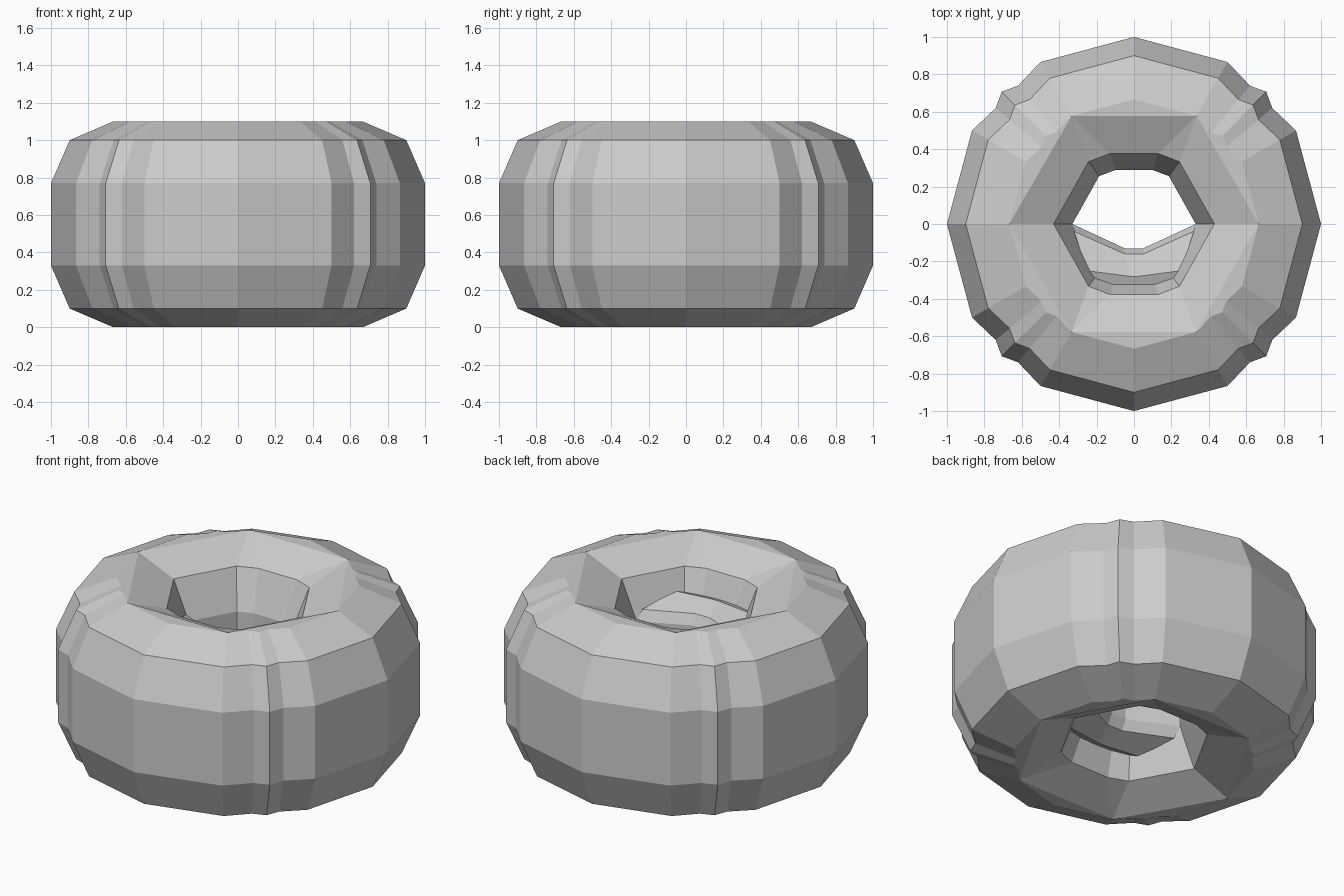
import bpy, bmesh, math

if "Cube" in bpy.data.objects:
    bpy.data.objects.remove(bpy.data.objects["Cube"])

# Half profile of the octagonal tube: (scale, z)
OUTER = [(0.667, 0.0), (0.9, 0.1), (1.0, 0.33), (1.0, 0.77), (0.9, 1.0), (0.667, 1.1)]
INNER = [(0.43, 0.1), (0.33, 0.33), (0.33, 0.77), (0.43, 1.0)]
QUAD = [(0, 1), (30, 1), (40, 0.965), (45, 1), (50, 0.965), (60, 1)]


def outer_loop(s, z):
    pts = []
    for k in range(4):
        for a, r in QUAD:
            t = math.radians(a + 90 * k if k % 2 == 0 else 90 * k + a)
            pts.append((s * r * math.cos(t), s * r * math.sin(t), z))
    return pts


def ten_loop(p0, p1, p2, z):
    # two side corners plus four chamfered corners
    half = [p0, p1, p2, (-p2[0], p2[1]), (-p1[0], p1[1])]
    return [(x, y, z) for x, y in half] + [(-x, -y, z) for x, y in half]


def inner_loop(s, z):
    return ten_loop((s, 0), (s * 0.565, s * 0.775), (s * 0.3, s * 0.876), z)


def skin(bm, loops, closed=True):
    rows = [[bm.verts.new(p) for p in loop] for loop in loops]
    for a, b in zip(rows, rows[1:]):
        n = len(a)
        for i in range(n if closed else n - 1):
            j = (i + 1) % n
            bm.faces.new((a[i], a[j], b[j], b[i]))


def finish(bm, name):
    bmesh.ops.remove_doubles(bm, verts=bm.verts, dist=0.0005)
    bmesh.ops.recalc_face_normals(bm, faces=bm.faces)
    me = bpy.data.meshes.new(name)
    bm.to_mesh(me)
    bm.free()
    ob = bpy.data.objects.new(name, me)
    bpy.context.collection.objects.link(ob)
    return ob


# Main ring: notched outside, six-sided inside
bm = bmesh.new()
skin(bm, [outer_loop(s, z) for s, z in OUTER])
R = 0.667
c = (R * math.cos(math.radians(60)), R * math.sin(math.radians(60)))
skin(bm, [ten_loop((R, 0), c, c, 0.0)]
     + [inner_loop(s, z) for s, z in INNER]
     + [ten_loop((R, 0), c, c, 1.1)])
# Flat slivers between the outer rim and the hexagonal opening
for z in (0.0, 1.1):
    pts = outer_loop(R, z)
    ang = [round(math.degrees(math.atan2(p[1], p[0]))) % 360 for p in pts]
    for k in range(6):
        seg = [p for p, a in zip(pts + pts[:1], ang + [360]) if 60 * k <= a <= 60 * k + 60]
        seg = [p for p in seg]
        for end in (60 * k, 60 * k + 60):
            t = math.radians(end)
            q = (R * math.cos(t), R * math.sin(t), z)
            if all(math.dist(q, p) > 0.001 for p in seg):
                seg = [q] + seg if end == 60 * k else seg + [q]
        bm.faces.new([bm.verts.new(p) for p in seg])
finish(bm, "ring_body")

# Inner crescent bulging into the hole on the front side
bm = bmesh.new()
half = [((0.33, 0.0), (0.05, -0.13), 0.77),
        ((0.32, -0.04), (0.05, -0.16), 0.83),
        ((0.25, -0.25), (0.02, -0.28), 0.88),
        ((0.22, -0.31), (0.02, -0.335), 0.86)]
rows = [(a, b, z) for a, b, z in reversed(half)] + [(a, b, 1.1 - z) for a, b, z in half]
skin(bm, [[(-a[0], a[1], z), (-b[0], b[1], z), (b[0], b[1], z), (a[0], a[1], z)]
          for a, b, z in rows], closed=False)
finish(bm, "inner_crescent")
